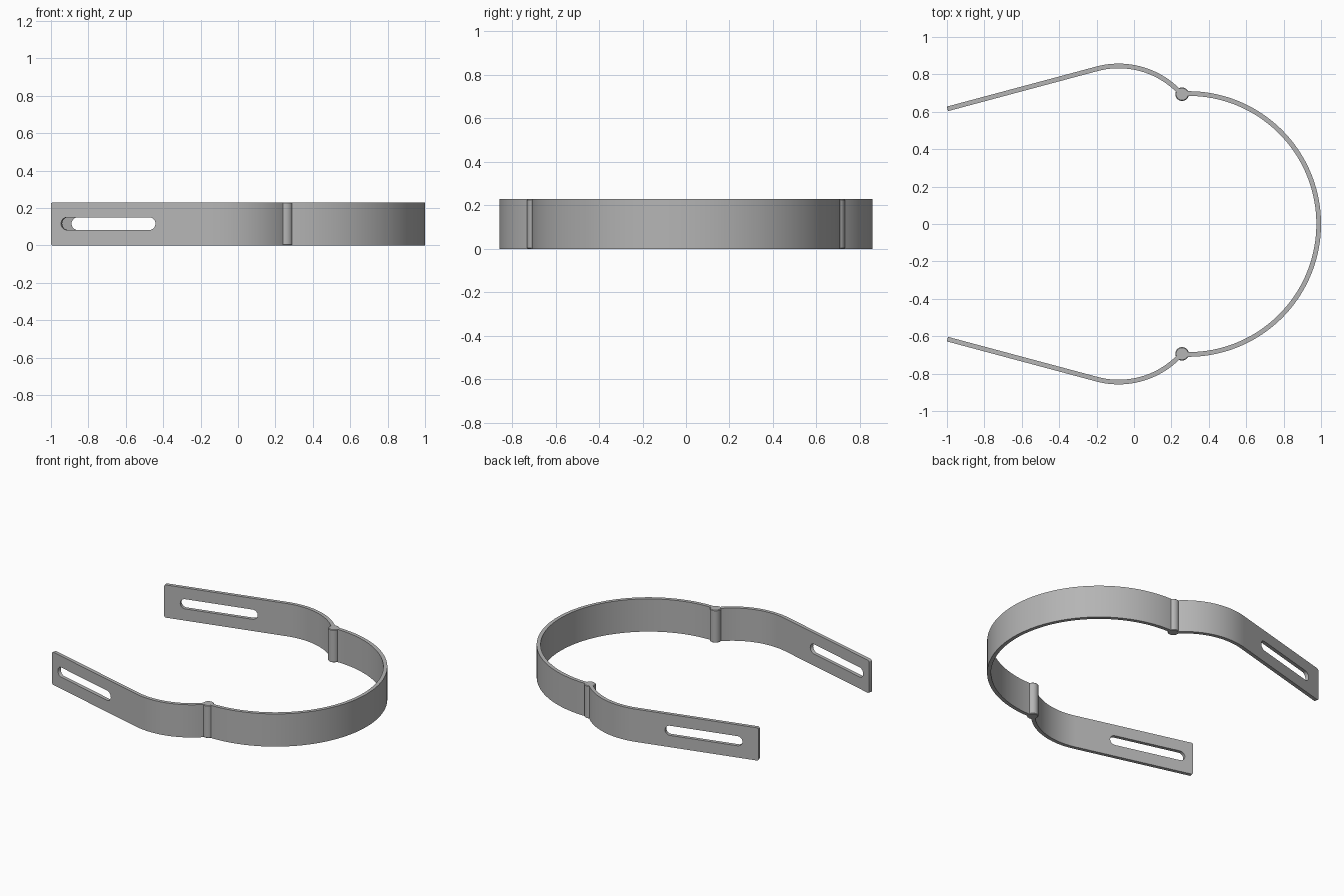
import bpy, bmesh, math
from mathutils import Matrix, Vector

cube = bpy.data.objects.get("Cube")
if cube:
    bpy.data.objects.remove(cube, do_unlink=True)

HEIGHT, THICK = 0.229, 0.025
TILT = math.radians(15)

steel = bpy.data.materials.new("brushed_grey")
steel.use_nodes = True
GREY = (0.46, 0.46, 0.46, 1)
steel.diffuse_color = GREY
steel.node_tree.nodes["Principled BSDF"].inputs["Base Color"].default_value = GREY


def finish(bm, name):
    """Turn a bmesh into a smooth-by-angle grey object."""
    bmesh.ops.recalc_face_normals(bm, faces=bm.faces[:])
    mesh = bpy.data.meshes.new(name)
    bm.to_mesh(mesh)
    bm.free()
    mesh.materials.append(steel)
    obj = bpy.data.objects.new(name, mesh)
    bpy.context.collection.objects.link(obj)
    bpy.ops.object.select_all(action='DESELECT')
    obj.select_set(True)
    bpy.context.view_layer.objects.active = obj
    bpy.ops.object.shade_smooth_by_angle(angle=math.radians(30))
    return obj


def plate(name, loops, low, high, matrix=Matrix()):
    """Extrude an outline, with optional holes, between two levels."""
    bm = bmesh.new()
    caps = ([], [])
    for loop in loops:
        rings = [[bm.verts.new((u, v, w)) for u, v in loop] for w in (low, high)]
        n = len(loop)
        for cap, ring in zip(caps, rings):
            cap += [bm.edges.new((ring[i], ring[(i + 1) % n])) for i in range(n)]
        for i in range(n):
            j = (i + 1) % n
            bm.faces.new((rings[0][i], rings[0][j], rings[1][j], rings[1][i]))
    for cap in caps:
        bmesh.ops.triangle_fill(bm, use_beauty=True, edges=cap, normal=(0, 0, 1))
    bm.transform(matrix)
    return finish(bm, name)


def arc(cx, cy, radius, start, end, steps):
    angles = [math.radians(start + (end - start) * i / steps) for i in range(steps + 1)]
    return [(cx + radius * math.cos(a), cy + radius * math.sin(a)) for a in angles]


def band(cx, cy, radius, start, end, steps):
    """Outline of a strip bent along an arc."""
    half = THICK / 2
    return (arc(cx, cy, radius + half, start, end, steps)
            + arc(cx, cy, radius - half, end, start, steps))


# Large curved band
plate("main_band", [band(0.29, 0, 0.6975, -92.5, 92.5, 96)], 0, HEIGHT)

# Each side: hinge pin, shoulder curve and slotted arm
bend_x, bend_y, bend_r = -0.082, 0.395, 0.45
arm_length = 0.827
for side, label, slot_start in ((1, "back", 0.108), (-1, "front", 0.056)):
    mirror = Matrix.Diagonal((1, side, 1, 1))
    plate(label + "_shoulder", [band(bend_x, bend_y, bend_r, 41, 105, 32)],
          0, HEIGHT, mirror)

    # Arm outline with softened free corners, and a round-ended slot
    r = 0.01
    outline = (arc(r, r, r, 270, 180, 5) + arc(r, HEIGHT - r, r, 180, 90, 5)
               + [(arm_length, HEIGHT), (arm_length, 0)])
    s, mid = 0.034, 0.116
    slot_end = slot_start + 0.523
    slot = (arc(slot_start + s, mid, s, 270, 90, 14)
            + arc(slot_end - s, mid, s, 90, -90, 14))
    along = Vector((math.cos(TILT), math.sin(TILT), 0))
    joint = Vector((bend_x - bend_r * math.sin(TILT), bend_y + bend_r * math.cos(TILT), 0))
    tip = joint - along * arm_length
    frame = Matrix((along, (0, 0, 1), (-along.y, along.x, 0))).transposed().to_4x4()
    plate(label + "_arm", [outline, slot], -THICK / 2, THICK / 2,
          mirror @ Matrix.Translation(tip) @ frame)

    # Hinge pin with eased rims
    bm = bmesh.new()
    bmesh.ops.create_cone(bm, cap_ends=True, segments=40, radius1=0.036,
                          radius2=0.036, depth=HEIGHT)
    rims = [e for e in bm.edges if abs(e.verts[0].co.z - e.verts[1].co.z) < 1e-4]
    bmesh.ops.bevel(bm, geom=rims, offset=0.004, segments=1, affect='EDGES')
    bm.transform(Matrix.Translation((0.257, side * 0.694, HEIGHT / 2)))
    finish(bm, label + "_hinge_pin")
